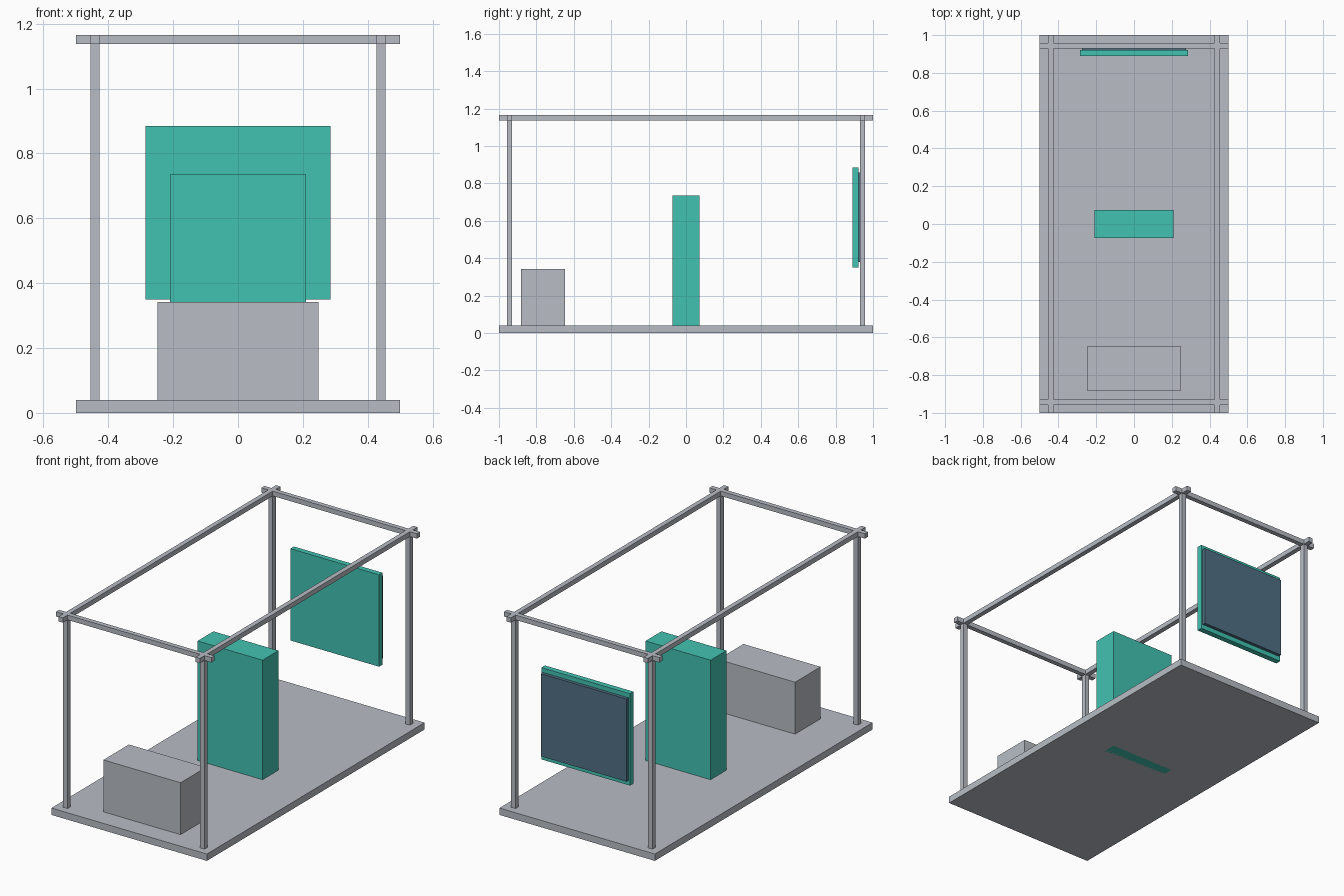
import bpy

if "Cube" in bpy.data.objects:
    bpy.data.objects.remove(bpy.data.objects["Cube"])


def material(name, rgb):
    # sRGB 0-255 to linear
    lin = [(c / 255 / 12.92) if c < 11 else ((c / 255 + 0.055) / 1.055) ** 2.4 for c in rgb]
    m = bpy.data.materials.new(name)
    m.diffuse_color = (*lin, 1)
    m.use_nodes = True
    m.node_tree.nodes["Principled BSDF"].inputs["Base Color"].default_value = m.diffuse_color
    return m


GREY = material("light_grey", (184, 189, 197))
TEAL = material("teal", (66, 194, 178))
SLATE = material("slate_blue", (80, 112, 132))


def box(name, x, y, z, mat):
    # Box from (min, max) ranges on each axis
    bpy.ops.mesh.primitive_cube_add(size=1)
    ob = bpy.context.object
    ob.name = name
    for v in ob.data.vertices:
        v.co = [r[0] if c < 0 else r[1] for c, r in zip(v.co, (x, y, z))]
    ob.data.materials.append(mat)
    return ob


def around(c, half=0.014):
    return (c - half, c + half)


PX, PY = 0.441, 0.943      # post centres
RAIL = (1.137, 1.165)      # rail heights

# Floor slab
box("floor", (-0.5, 0.5), (-1, 1), (0, 0.04), GREY)

# Corner posts
for sx, side in ((-1, "left"), (1, "right")):
    for sy, end in ((-1, "front"), (1, "back")):
        box(f"{end}_{side}_post", around(sx * PX), around(sy * PY), (0.04, RAIL[1]), GREY)

# Top rails crossing at the corners
for sx, side in ((-1, "left"), (1, "right")):
    box(f"{side}_rail", around(sx * PX), (-1, 1), RAIL, GREY)
for sy, end in ((-1, "front"), (1, "back")):
    box(f"{end}_rail", (-0.5, 0.5), around(sy * PY), RAIL, GREY)

# Low block at the front and tall block in the middle
box("front_block", (-0.248, 0.248), (-0.882, -0.648), (0.04, 0.342), GREY)
box("middle_block", (-0.209, 0.209), (-0.073, 0.073), (0, 0.735), TEAL)

# Hanging panel with its rear plate
box("hanging_panel", (-0.285, 0.285), (0.889, 0.921), (0.35, 0.884), TEAL)
box("rear_plate", (-0.275, 0.275), (0.921, 0.94), (0.378, 0.858), SLATE)
